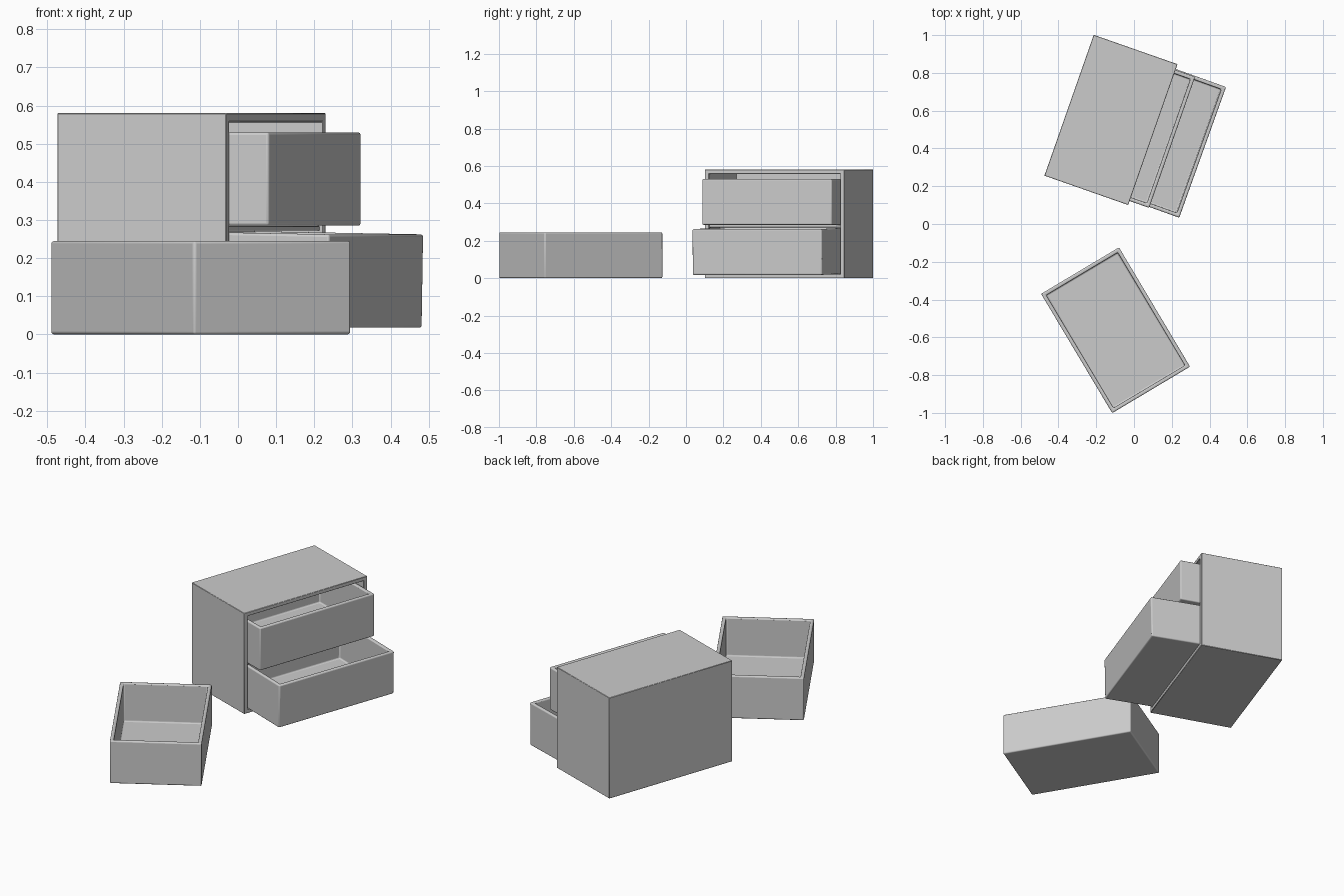
import bpy, bmesh
from math import radians
from mathutils import Matrix, Vector

if "Cube" in bpy.data.objects:
    bpy.data.objects.remove(bpy.data.objects["Cube"])


def finish(name, bm, matrix, bevel, segments):
    bmesh.ops.recalc_face_normals(bm, faces=bm.faces)
    mesh = bpy.data.meshes.new(name)
    bm.to_mesh(mesh)
    bm.free()
    ob = bpy.data.objects.new(name, mesh)
    bpy.context.collection.objects.link(ob)
    ob.matrix_world = matrix
    mod = ob.modifiers.new("soft_edges", "BEVEL")
    mod.width, mod.segments = bevel, segments
    bpy.ops.object.select_all(action="DESELECT")
    ob.select_set(True)
    bpy.context.view_layer.objects.active = ob
    bpy.ops.object.shade_smooth_by_angle(angle=radians(35))
    return ob


def open_box(name, size, open_dir, wall, floor, matrix, bevel, segments):
    """Closed box hollowed out through the face that points along open_dir."""
    bm = bmesh.new()
    bmesh.ops.create_cube(bm, size=1)
    bmesh.ops.scale(bm, vec=size, verts=bm.verts)
    bm.normal_update()
    d = Vector(open_dir)
    face = max(bm.faces, key=lambda f: f.normal.dot(d))
    bmesh.ops.inset_region(bm, faces=[face], thickness=wall, use_even_offset=True)
    depth = abs(Vector(size).dot(d)) - floor
    inner = bmesh.ops.extrude_discrete_faces(bm, faces=[face])["faces"][0]
    bmesh.ops.translate(bm, vec=-d * depth, verts=inner.verts)
    return finish(name, bm, matrix, bevel, segments)


def place(x, y, z, turn, pitch=0):
    return (Matrix.Translation((x, y, z)) @ Matrix.Rotation(radians(turn), 4, "Z")
            @ Matrix.Rotation(radians(pitch), 4, "Y"))


TURN = -19.3
cab = place(-0.122, 0.551, 0, TURN)

# Cabinet shell, open at its local +x side
open_box("cabinet_shell", (0.47, 0.79, 0.58), (1, 0, 0), 0.022, 0.022,
         cab @ Matrix.Translation((0, 0, 0.29)), 0.002, 1)

# Shelf dividing the two drawer bays
bm = bmesh.new()
bmesh.ops.create_cube(bm, size=1)
bmesh.ops.scale(bm, vec=(0.44, 0.75, 0.012), verts=bm.verts)
finish("cabinet_shelf", bm, cab @ Matrix.Translation((0.005, 0, 0.278)), 0.001, 1)

# Drawers: two partly pulled out, one lying on the ground
DRAWER = (0.48, 0.735, 0.245)
half = DRAWER[0] / 2
for name, matrix in (
    ("upper_drawer", cab @ place(0.345 - half, -0.005, 0.4075, 0)),
    ("lower_drawer", cab @ place(0.513 - half, 0, 0.144, -0.4, 1.0)),
    ("loose_drawer", place(-0.0975, -0.5625, 0.1225, 30.8)),
):
    open_box(name, DRAWER, (0, 0, 1), 0.02, 0.025, matrix, 0.007, 3)
